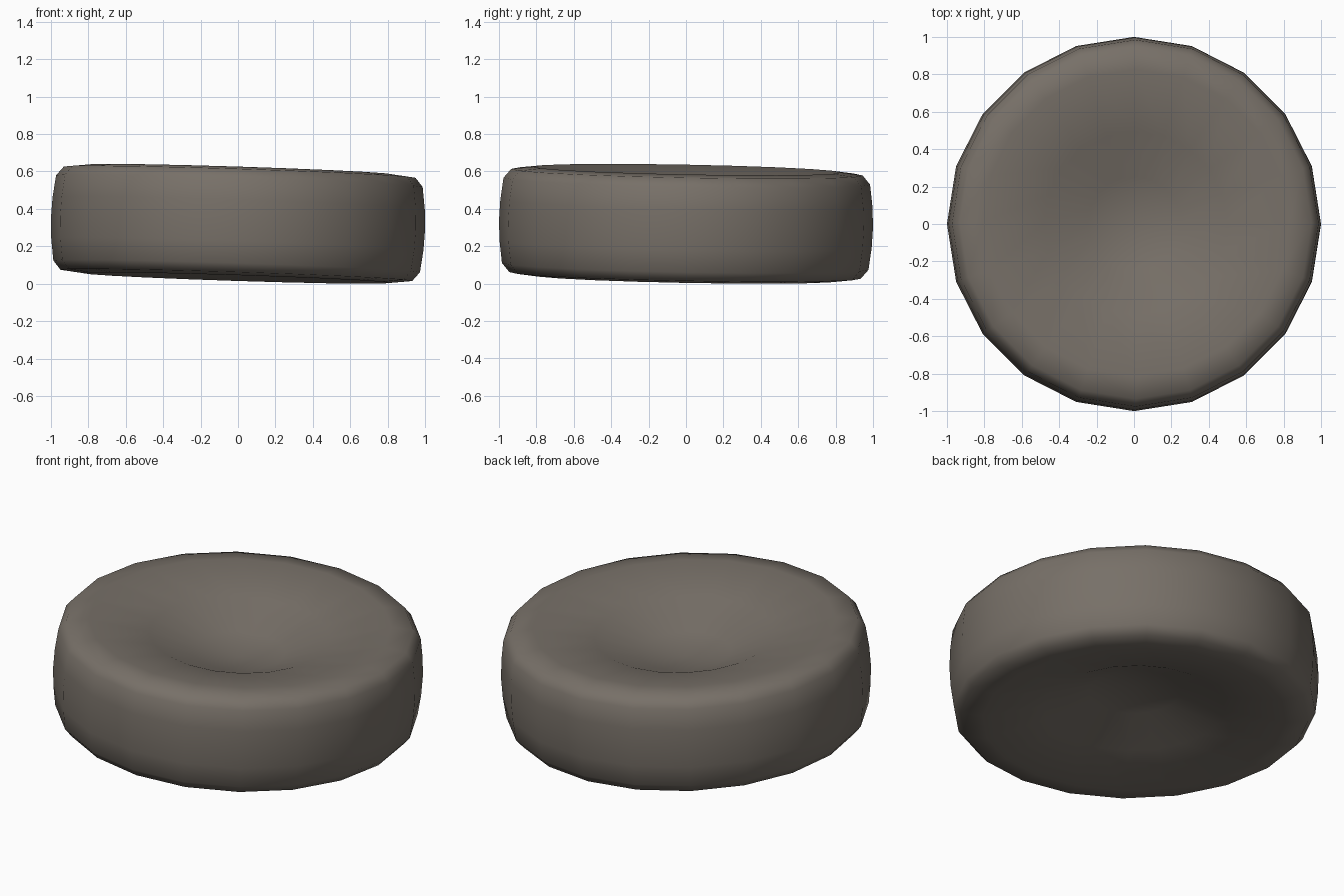
import bpy, bmesh, math
from mathutils import Vector

if "Cube" in bpy.data.objects:
    bpy.data.objects.remove(bpy.data.objects["Cube"])

SIDES = 20
# (radius, half height) from the dimple out to the equator
PROFILE = [(0.25, 0.122), (0.49, 0.222), (0.82, 0.290),
           (0.94, 0.276), (0.98, 0.228), (0.995, 0.11)]
DIMPLE = 0.09

rings = ([(r, h) for r, h in PROFILE] + [(1.0, 0.0)]
         + [(r, -h) for r, h in reversed(PROFILE)])

# Biconcave disc: spun profile closed by a centre point on each face
bm = bmesh.new()
loops = []
for r, z in rings:
    loops.append([bm.verts.new((r * math.cos(2 * math.pi * i / SIDES),
                                r * math.sin(2 * math.pi * i / SIDES), z))
                  for i in range(SIDES)])
top = bm.verts.new((0, 0, DIMPLE))
bottom = bm.verts.new((0, 0, -DIMPLE))
for i in range(SIDES):
    j = (i + 1) % SIDES
    bm.faces.new((top, loops[0][i], loops[0][j]))
    bm.faces.new((bottom, loops[-1][j], loops[-1][i]))
    for a, b in zip(loops, loops[1:]):
        bm.faces.new((a[i], b[i], b[j], a[j]))

# Slight lean towards the right and back, then rest on the ground
normal = Vector((0.032, 0.019, 1)).normalized()
lean = Vector((0, 0, 1)).rotation_difference(normal).to_matrix()
bmesh.ops.transform(bm, matrix=lean.to_4x4(), verts=bm.verts)
low = min(v.co.z for v in bm.verts)
bmesh.ops.translate(bm, vec=(0, 0, -low), verts=bm.verts)
bmesh.ops.recalc_face_normals(bm, faces=bm.faces)
for f in bm.faces:
    f.smooth = True

mesh = bpy.data.meshes.new("dimpled_disc")
bm.to_mesh(mesh)
bm.free()
mat = bpy.data.materials.new("warm grey")
mat.diffuse_color = (0.185, 0.162, 0.138, 1)
mat.use_nodes = True
mat.node_tree.nodes["Principled BSDF"].inputs["Base Color"].default_value = mat.diffuse_color
mesh.materials.append(mat)
disc = bpy.data.objects.new("dimpled_disc", mesh)
bpy.context.collection.objects.link(disc)
